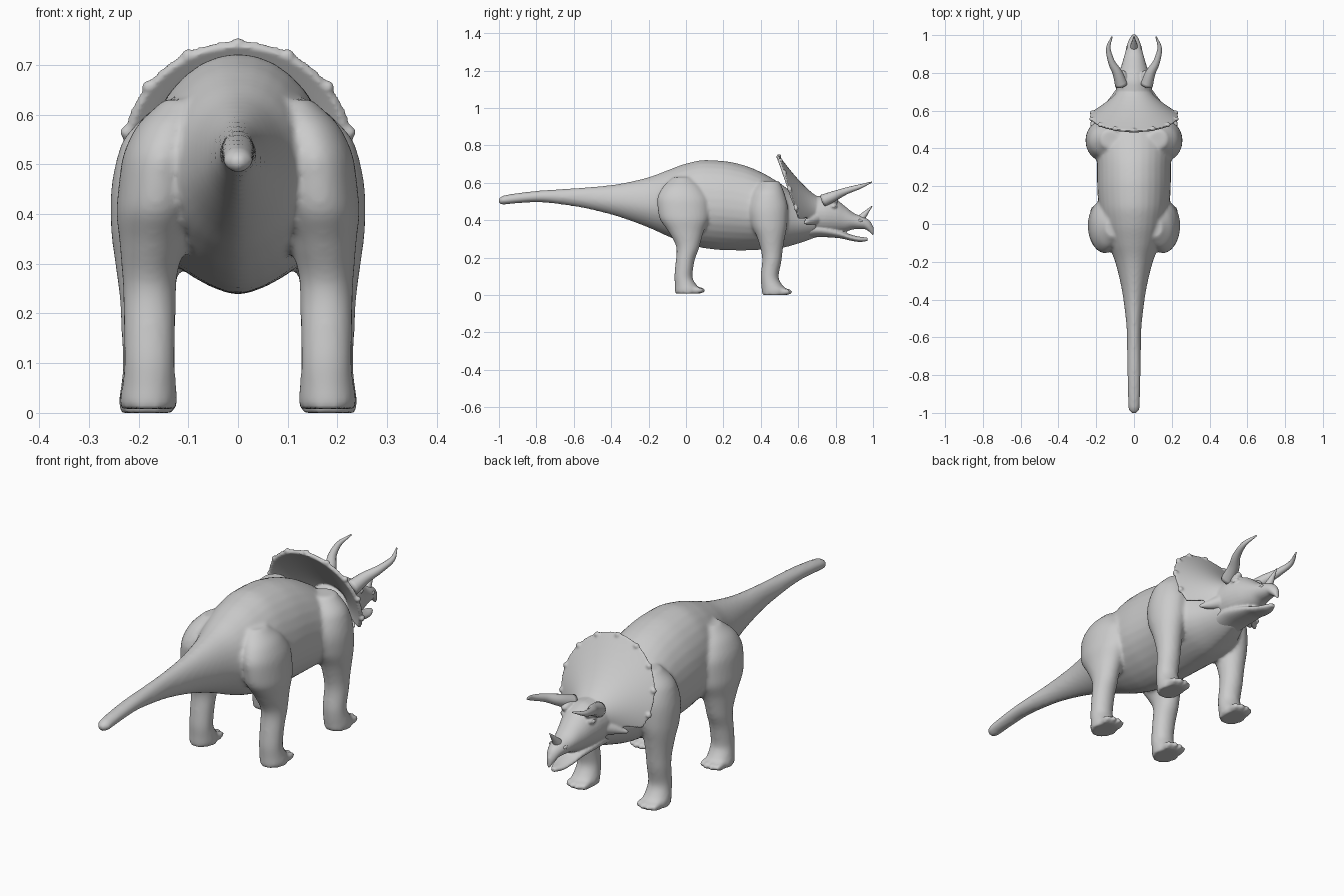
import bpy, bmesh
from math import sin, cos, pi, radians
from mathutils import Vector, Matrix

if "Cube" in bpy.data.objects:
    bpy.data.objects.remove(bpy.data.objects["Cube"])


def smooth_rows(rows, steps):
    """Resample rows of numbers with an overshoot-free cubic."""
    n, k = len(rows), len(rows[0])
    d = [[rows[i + 1][j] - rows[i][j] for j in range(k)] for i in range(n - 1)]

    def tangent(i, j):
        if i == 0 or i == n - 1:
            return d[min(i, n - 2)][j]
        a, b = d[i - 1][j], d[i][j]
        return 2 * a * b / (a + b) if a * b > 0 else 0
    out = []
    for i in range(n - 1):
        for s in range(steps):
            t = s / steps
            out.append([rows[i][j] + d[i][j] * (3 * t * t - 2 * t ** 3)
                        + tangent(i, j) * (t ** 3 - 2 * t * t + t)
                        + tangent(i + 1, j) * (t ** 3 - t * t) for j in range(k)])
    return out + [list(rows[-1])]


def skin(bm, rings):
    """Closed surface through a row of rings."""
    vs = [[bm.verts.new(p) for p in r] for r in rings]
    n = len(vs[0])
    for a, b in zip(vs, vs[1:]):
        for i in range(n):
            bm.faces.new((a[i], a[(i + 1) % n], b[(i + 1) % n], b[i]))
    bm.faces.new(vs[0])
    bm.faces.new(vs[-1][::-1])


def trunk(bm, rows, widest=0.5, taper=1.0, n=32):
    """Loft along y; row = y, bottom, top, half width."""
    rings = []
    for y, zb, zt, w in smooth_rows(rows, 6):
        zc, ring = zb + (zt - zb) * widest, []
        for i in range(n):
            c, s = cos(2 * pi * i / n), sin(2 * pi * i / n)
            x = w * c if s >= 0 else w * c * max(abs(c), 1e-4) ** (taper - 1)
            ring.append((x, y, zc + s * ((zt - zc) if s > 0 else (zc - zb))))
        rings.append(ring)
    skin(bm, rings)


def limb(bm, rows, side, n=28):
    """Loft along z; row = z, centre y, radius y, centre x, radius x."""
    skin(bm, [[(side * (xc + rx * cos(2 * pi * i / n)), yc + ry * sin(2 * pi * i / n), z)
               for i in range(n)] for z, yc, ry, xc, rx in smooth_rows(rows, 5)])


def spike(bm, rows, side=1, n=16):
    """Tapered tube; row = x, y, z, radius."""
    rows = smooth_rows(rows, 5)
    pts = [Vector((side * r[0], r[1], r[2])) for r in rows]
    rings = []
    for i, p in enumerate(pts):
        t = (pts[min(i + 1, len(pts) - 1)] - pts[max(i - 1, 0)]).normalized()
        u = t.cross(Vector((0, 0, 1))).normalized()
        v = t.cross(u)
        rings.append([p + rows[i][3] * (u * cos(2 * pi * k / n) + v * sin(2 * pi * k / n))
                      for k in range(n)])
    skin(bm, rings)


def blob(bm, loc, size):
    bmesh.ops.create_uvsphere(bm, u_segments=16, v_segments=10, radius=1,
                              matrix=Matrix.Translation(loc) @ Matrix.Diagonal((*size, 1)))


def finish(bm, name, voxel=0, relax=0):
    bmesh.ops.recalc_face_normals(bm, faces=bm.faces)
    for f in bm.faces:
        f.smooth = True
    me = bpy.data.meshes.new(name)
    bm.to_mesh(me)
    bm.free()
    ob = bpy.data.objects.new(name, me)
    bpy.context.collection.objects.link(ob)
    if voxel:
        m = ob.modifiers.new("fuse", 'REMESH')
        m.mode, m.voxel_size, m.use_smooth_shade = 'VOXEL', voxel, True
        m = ob.modifiers.new("relax", 'SMOOTH')
        m.factor, m.iterations = 0.5, relax
    return ob


# Body with neck and tail, fused with the four legs
bm = bmesh.new()
trunk(bm, [(-1.003, .495, .515, .012), (-.98, .483, .531, .029), (-.8, .496, .557, .035),
           (-.6, .474, .571, .037), (-.4, .43, .588, .056), (-.2, .36, .63, .1),
           (-.1, .315, .667, .14), (0, .275, .703, .17), (.1, .25, .722, .188),
           (.2, .24, .717, .195), (.3, .238, .697, .196), (.4, .242, .658, .2),
           (.5, .25, .6, .18), (.6, .275, .53, .13), (.7, .31, .5, .085)],
      widest=.47, taper=1.3)
hind = [(.63, -.02, .05, .11, .04), (.57, -.02, .11, .14, .068), (.5, -.015, .14, .155, .08),
        (.42, -.01, .135, .164, .08), (.34, 0, .095, .172, .066), (.26, .01, .063, .178, .054),
        (.18, -.005, .05, .178, .052), (.1, -.014, .048, .178, .051),
        (.05, 0, .06, .179, .055), (.025, .008, .068, .18, .058), (.008, .008, .066, .18, .055)]
fore = [(.61, .45, .05, .125, .05), (.54, .44, .088, .155, .08), (.46, .44, .105, .17, .084),
        (.38, .445, .097, .178, .078), (.3, .455, .072, .183, .064), (.2, .46, .053, .183, .053),
        (.1, .447, .048, .181, .051), (.05, .46, .058, .181, .055),
        (.025, .473, .068, .182, .058), (0, .473, .066, .182, .055)]
for side in (1, -1):
    for rows, toe_y, floor in ((hind, .075, .008), (fore, .54, 0)):
        limb(bm, rows, side)
        for k in range(4):
            dx = -.039 + .026 * k
            blob(bm, (side * (.18 + dx), toe_y - 9 * dx * dx, floor + .017), (.015, .032, .018))
finish(bm, "body_and_legs", .009, 6)

# Head: skull, lower jaw, frill, frill knobs, cheek points and eyelids
bm = bmesh.new()
trunk(bm, [(.62, .35, .5, .085), (.68, .33, .53, .097), (.74, .325, .53, .092),
           (.8, .33, .512, .079), (.85, .338, .475, .063), (.9, .352, .437, .049),
           (.95, .353, .417, .036), (.98, .338, .4, .025), (1.003, .315, .365, .009)])
trunk(bm, [(.62, .3, .4, .08), (.72, .31, .385, .076), (.82, .304, .35, .056),
           (.88, .291, .324, .043), (.93, .284, .312, .031), (.97, .289, .308, .012)])


def frill_point(a, u, inset=0):
    r = (1 - u) ** 1.35
    rad_x = .08 + .155 * r - inset
    rad_z = .07 + .16 * r - inset
    rim_y = .495 + .075 * (1 - cos(a))
    return (rad_x * sin(a), rim_y * (1 - u) + .72 * u - inset * .8,
            .45 + .07 * r + rad_z * cos(a))


rings = []
for i in range(49):
    a = radians(-120 + 5 * i)
    us = [k / 10 for k in range(11)]
    rings.append([frill_point(a, u) for u in us] +
                 [frill_point(a, u, .014) for u in reversed(us)])
skin(bm, rings)
for deg in range(-104, 105, 26):
    x, y, z = frill_point(radians(deg), .02, .003)
    blob(bm, (x, y, z), (.014, .013, .014))
for side in (1, -1):
    spike(bm, [(.07, .69, .41, .035), (.115, .655, .395, .02), (.15, .635, .385, .006)], side)
    blob(bm, (side * .068, .785, .475), (.016, .024, .017))
    blob(bm, (side * .06, .77, .505), (.026, .045, .024))
finish(bm, "head_and_frill", .005, 4)

# Brow horns, eyes and nostril rims
for side, tag in ((1, "right"), (-1, "left")):
    bm = bmesh.new()
    spike(bm, [(.066, .735, .505, .034), (.088, .8, .533, .026), (.12, .86, .558, .018),
               (.136, .93, .58, .012), (.116, .993, .604, .003)], side)
    finish(bm, "brow_horn_" + tag)
    bm = bmesh.new()
    blob(bm, (side * .077, .788, .474), (.009, .011, .01))
    finish(bm, "eye_" + tag)
    bm = bmesh.new()
    blob(bm, (side * .036, .93, .398), (.007, .014, .008))
    finish(bm, "nostril_" + tag)

# Nose horn
bm = bmesh.new()
spike(bm, [(0, .925, .395, .026), (0, .952, .428, .016), (0, .995, .476, .002)])
finish(bm, "nose_horn")
